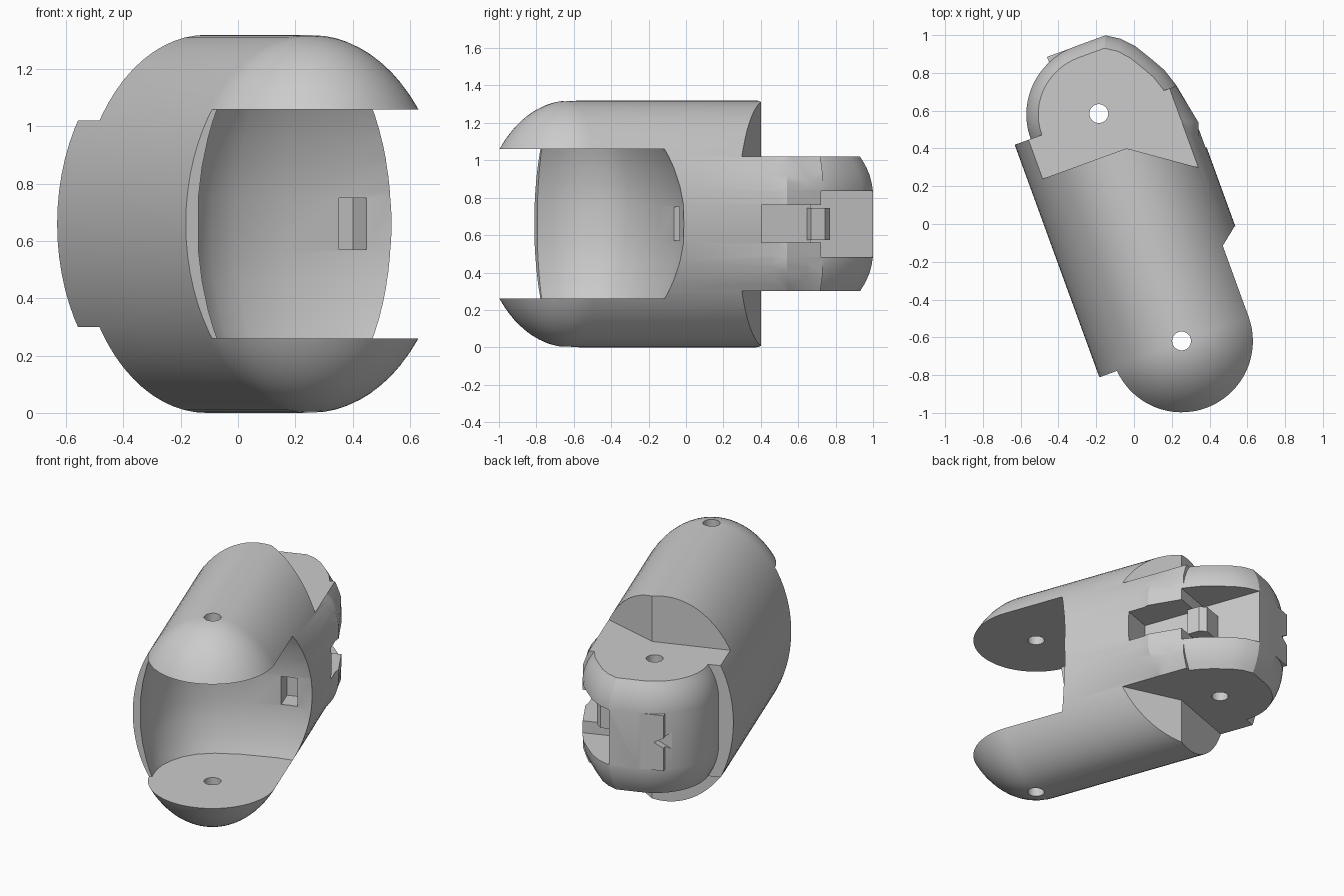
import bpy, bmesh, math
from mathutils import Matrix, Vector

cube = bpy.data.objects.get("Cube")
if cube:
    bpy.data.objects.remove(cube)

HALF_W, HALF_H, MID = 0.475, 0.66, 0.025   # oval section of the shell
FRONT, REAR = -0.668, 0.613                # pivot positions along the shell
PLACE = Matrix.Translation((0, 0, HALF_H)) @ Matrix.Rotation(math.radians(20), 4, 'Z')

grey = bpy.data.materials.new("plain grey")
grey.use_nodes = True
grey.diffuse_color = (0.6, 0.6, 0.6, 1)
grey.node_tree.nodes["Principled BSDF"].inputs["Base Color"].default_value = (0.6, 0.6, 0.6, 1)


def loft(name, rings):
    """Skin equal-length rings and cap both ends."""
    bm = bmesh.new()
    loops = [[bm.verts.new(p) for p in ring] for ring in rings]
    n = len(loops[0])
    for a, b in zip(loops, loops[1:]):
        for i in range(n):
            j = (i + 1) % n
            bm.faces.new((a[i], a[j], b[j], b[i]))
    bm.faces.new(loops[0][::-1])
    bm.faces.new(loops[-1])
    bmesh.ops.recalc_face_normals(bm, faces=bm.faces)
    mesh = bpy.data.meshes.new(name)
    bm.to_mesh(mesh)
    bm.free()
    ob = bpy.data.objects.new(name, mesh)
    bpy.context.collection.objects.link(ob)
    mesh.materials.append(grey)
    return ob


def prism(name, outline, levels, pivot=(0, 0)):
    """Stack an outline at (height, scale) levels, scaled about a pivot."""
    px, py = pivot
    return loft(name, [[(px + (x - px) * s, py + (y - py) * s, z) for x, y in outline]
                       for z, s in levels])


def box(name, x0, x1, y0, y1, h):
    return prism(name, [(x0, y0), (x1, y0), (x1, y1), (x0, y1)], [(-h, 1), (h, 1)])


def combine(target, tool, operation='DIFFERENCE'):
    tool.hide_render = True
    mod = target.modifiers.new(tool.name, 'BOOLEAN')
    mod.operation, mod.object, mod.solver = operation, tool, 'EXACT'
    bpy.context.view_layer.objects.active = target
    bpy.ops.object.modifier_apply(modifier=mod.name)
    bpy.data.objects.remove(tool)


def mirrored(levels):
    return [(-z, s) for z, s in reversed(levels)] + levels


def oval(y, scale):
    return [(MID + HALF_W * scale * math.cos(a), y, HALF_H * scale * math.sin(a))
            for a in (math.tau * i / 72 for i in range(72))]


# Oval shell with a domed front end
dome = [math.radians(a) for a in range(88, -1, -4)]
rings = [oval(FRONT - HALF_W * math.sin(a), math.cos(a)) for a in dome]
shell = loft("finger_shell", rings + [oval(0.61, 1)])

# Rounded rear knuckle, fuller on the right-hand side
arc = [(MID + 0.385 * math.cos(a), REAR + 0.377 * math.sin(a))
       for a in (math.radians(d) for d in range(90, 181, 6))]
knuckle_outline = arc + [(-0.36, 0.3), (0.45, 0.2), (0.504, 0.39), (0.46, 0.62),
                         (0.43, 0.71), (0.385, 0.79), (0.33, 0.88), (0.27, 0.945), (0.2, 0.99)]
knuckle_levels = mirrored([(0.18, 1), (0.22, 0.985), (0.26, 0.96), (0.3, 0.92),
                           (0.33, 0.88), (0.37, 0.82)])
# Trim the square right corner of the shell before adding the knuckle
combine(shell, prism("corner_trim", [(0.504, 0.39), (1, 0.39), (1, 0.8), (0.42, 0.8), (0.46, 0.61)],
                     [(-1, 1), (1, 1)]))
combine(shell, prism("knuckle", knuckle_outline, knuckle_levels, (MID, REAR)), 'UNION')
combine(shell, box("end_pad", -0.13, 0.19, 0.7, 0.989, 0.178), 'UNION')

# Clearance above and below the knuckle
yoke = [(-1, 0.39), (0.1, 0.39), (0.45, 0.145), (1, -0.24), (1, 1.5), (-1, 1.5)]
for side in (-1, 1):
    combine(shell, prism("yoke_gap", yoke, [(side * 0.36, 1), (side, 1)]))

# Front socket between the two tongues, then the square front opening
socket = [(-0.405, -1.4), (-0.405, -0.6), (-0.385, -0.5), (-0.34, -0.41), (-0.28, -0.33),
          (-0.2, -0.265), (-0.08, -0.215), (0.1, -0.185), (0.36, -0.175), (0.505, -0.19),
          (0.9, -0.5), (0.9, -1.4)]
socket_levels = mirrored([(z, math.sqrt(1 - (z / 0.72) ** 2)) for z in (0.0, 0.1, 0.2, 0.3, 0.36, 0.4)][1:])
combine(shell, prism("socket", socket, socket_levels, (MID, FRONT)))
combine(shell, box("front_opening", -1, 1, -1.5, -0.7, 0.4))

# Tendon slots, hinge pocket and the small end notch
combine(shell, box("socket_slot", 0.31, 0.41, -0.4, -0.05, 0.09))
combine(shell, box("side_channel", 0.3, 0.8, 0.25, 0.65, 0.1))
combine(shell, box("hinge_pocket", 0.2, 0.8, 0.6, 1.2, 0.177))
notch = [(-0.2, 0.07), (-0.07, 0), (-0.2, -0.07)]
combine(shell, loft("end_notch", [[(x, y, z) for x, z in notch] for y in (0.94, 1.1)]))

# Pivot holes
circle = [(0.05 * math.cos(math.tau * i / 32), 0.05 * math.sin(math.tau * i / 32)) for i in range(32)]
for y in (FRONT, REAR):
    combine(shell, prism("pivot_hole", [(MID + a, y + b) for a, b in circle], [(-1, 1), (1, 1)]))

# Cord anchor inside the hinge pocket
anchor_outline = [(0.18, 0.58), (0.36, 0.58), (0.36, 0.66), (0.33, 0.7), (0.18, 0.7)]
anchor = prism("cord_anchor", anchor_outline, [(-0.085, 1), (0.085, 1)])

# Set the parts in place and smooth the curved surfaces
for ob in (shell, anchor):
    ob.data.transform(PLACE)
    bpy.ops.object.select_all(action='DESELECT')
    ob.select_set(True)
    bpy.context.view_layer.objects.active = ob
    bpy.ops.object.shade_smooth_by_angle(angle=math.radians(25))
